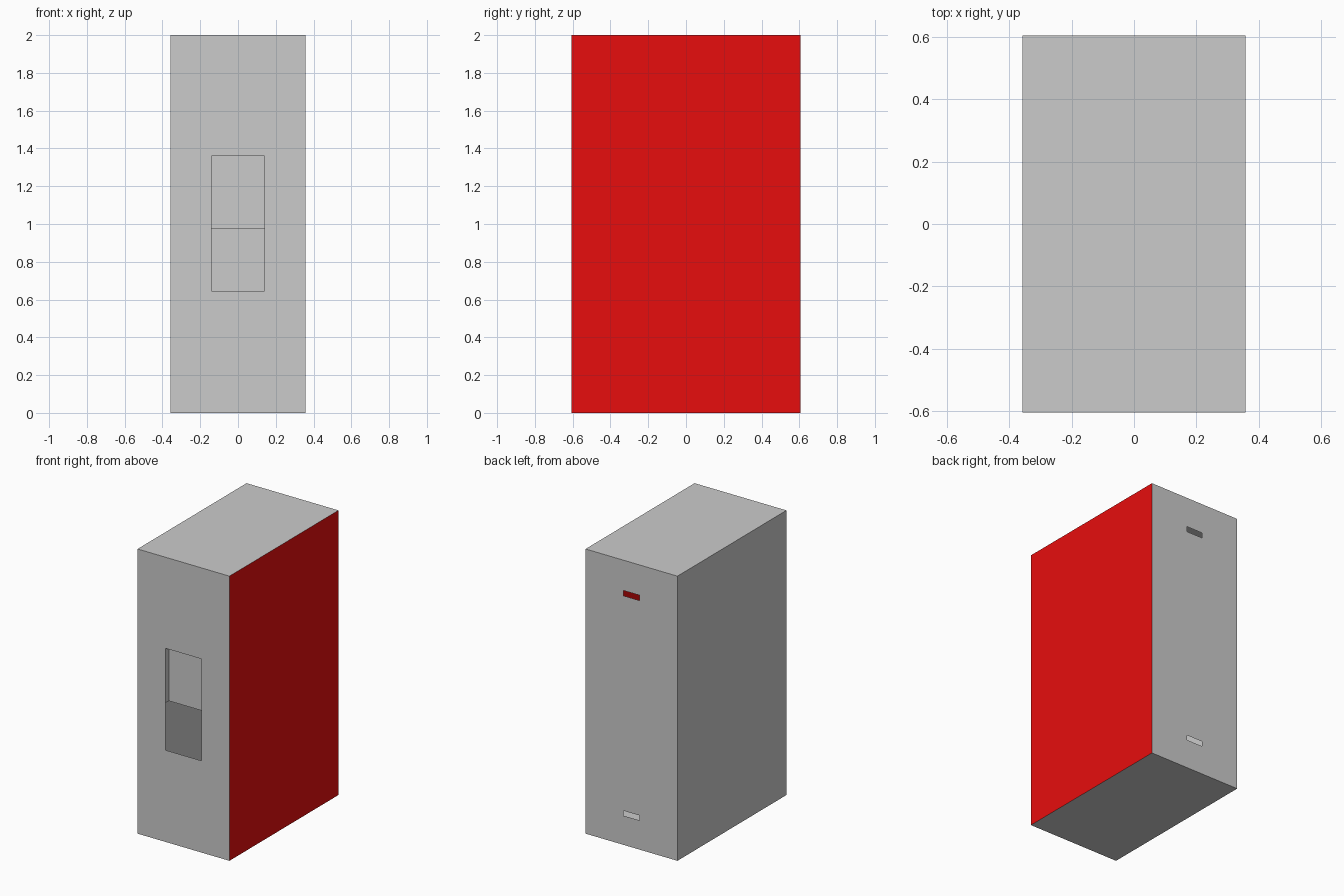
import bpy, bmesh

if "Cube" in bpy.data.objects:
    bpy.data.objects.remove(bpy.data.objects["Cube"])

W, D, H = 0.357, 0.605, 2.0          # half width, half depth, height
OW, Z0, Z1, Z2 = 0.141, 0.645, 0.975, 1.36   # opening half width and heights
RD = 0.04                            # display recess depth


def sheet_object(name, quads, color=None):
    """Make one object from a list of quads, each four corner points."""
    bm = bmesh.new()
    for q in quads:
        bm.faces.new([bm.verts.new(p) for p in q])
    bmesh.ops.remove_doubles(bm, verts=bm.verts, dist=1e-5)
    mesh = bpy.data.meshes.new(name)
    bm.to_mesh(mesh)
    bm.free()
    obj = bpy.data.objects.new(name, mesh)
    bpy.context.collection.objects.link(obj)
    if color:
        mat = bpy.data.materials.new(name + "_paint")
        mat.diffuse_color = color
        mat.use_nodes = True
        mat.node_tree.nodes["Principled BSDF"].inputs["Base Color"].default_value = mat.diffuse_color
        mesh.materials.append(mat)
    return obj


def pierced_wall(name, y, xs, zs, holes):
    """Upright sheet on a grid of x and z breaks, leaving out hole cells."""
    quads = []
    for i in range(len(xs) - 1):
        for k in range(len(zs) - 1):
            if (i, k) in holes:
                continue
            a, b, c, d = xs[i], xs[i + 1], zs[k], zs[k + 1]
            q = [(a, y, c), (b, y, c), (b, y, d), (a, y, d)]
            quads.append(q if y < 0 else q[::-1])
    return sheet_object(name, quads)


# Hollow shell: left side, top and bottom
sheet_object("cabinet_shell", [
    [(-W, D, 0), (-W, -D, 0), (-W, -D, H), (-W, D, H)],
    [(-W, -D, H), (W, -D, H), (W, D, H), (-W, D, H)],
    [(-W, D, 0), (W, D, 0), (W, -D, 0), (-W, -D, 0)],
])

# Red right side
sheet_object("red_side_panel",
             [[(W, -D, 0), (W, D, 0), (W, D, H), (W, -D, H)]],
             (0.8, 0.004, 0.004, 1))

# Front with one tall opening
pierced_wall("front_panel", -D, [-W, -OW, OW, W], [0, Z0, Z2, H], {(1, 1)})

# Back with two narrow vent slots
pierced_wall("back_panel", D, [-W, -0.063, 0.063, W],
             [0, 0.205, 0.24, 1.75, 1.787, H], {(1, 1), (1, 3)})

# Shallow recess filling the upper part of the front opening
f, r = -D, -D + RD
sheet_object("display_recess", [
    [(-OW, r, Z1), (OW, r, Z1), (OW, r, Z2), (-OW, r, Z2)],
    [(-OW, f, Z1), (-OW, r, Z1), (-OW, r, Z2), (-OW, f, Z2)],
    [(OW, r, Z1), (OW, f, Z1), (OW, f, Z2), (OW, r, Z2)],
    [(-OW, f, Z2), (-OW, r, Z2), (OW, r, Z2), (OW, f, Z2)],
])
